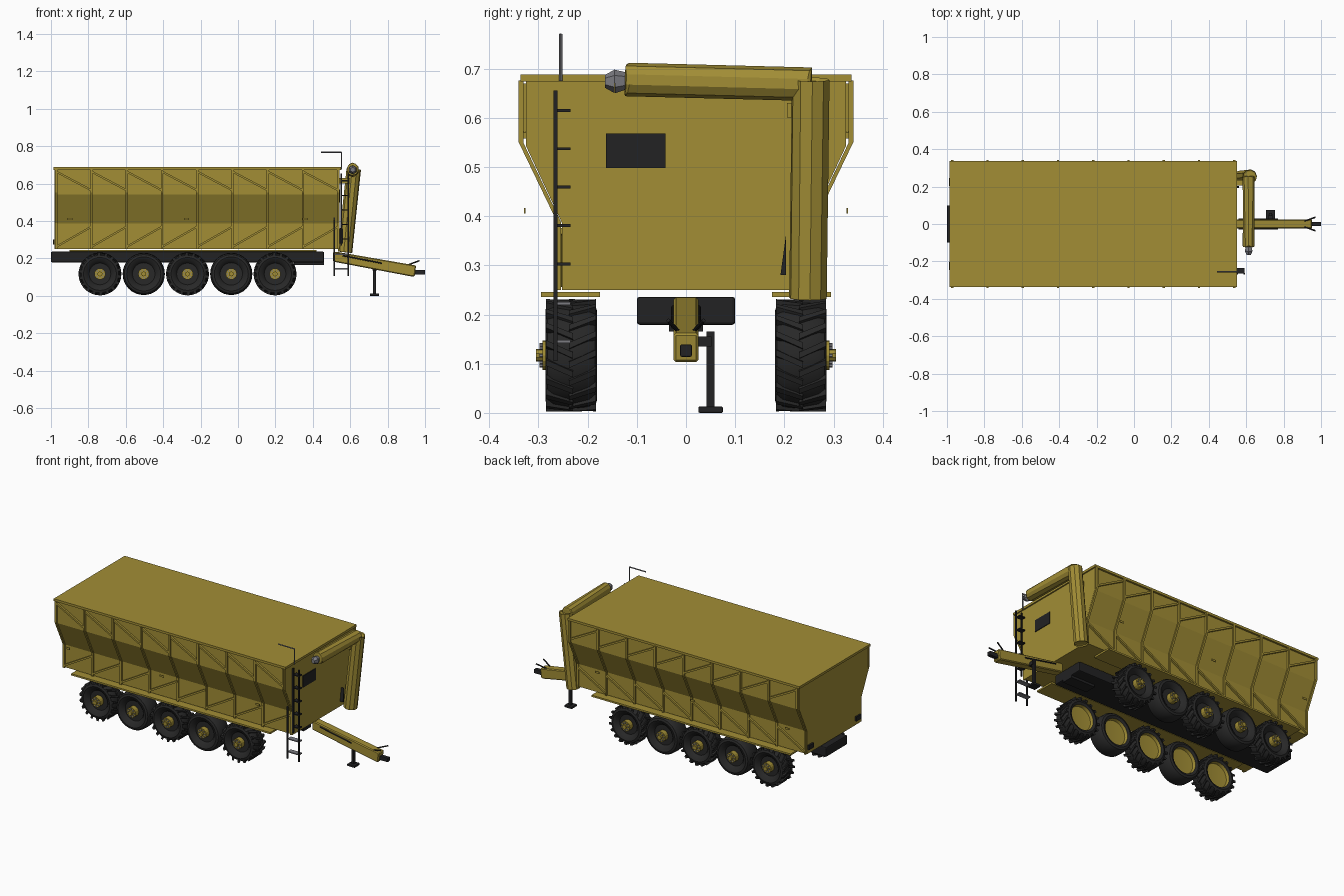
import bpy, bmesh
from math import sin, cos, pi
from mathutils import Vector

old = bpy.data.objects.get("Cube")
if old:
    bpy.data.objects.remove(old, do_unlink=True)


def material(name, r, g, b):
    m = bpy.data.materials.new(name)
    m.use_nodes = True
    m.diffuse_color = (r, g, b, 1)
    bsdf = next(n for n in m.node_tree.nodes if n.type == 'BSDF_PRINCIPLED')
    bsdf.inputs["Base Color"].default_value = (r, g, b, 1)
    return m


YELLOW = material("mustard paint", 0.36, 0.27, 0.036)
BLACK = material("black steel", 0.016, 0.016, 0.017)
RUBBER = material("tyre rubber", 0.021, 0.021, 0.021)
GREY = material("grey metal", 0.2, 0.2, 0.22)


def finish(name, bm, *mats, smooth=False):
    bmesh.ops.recalc_face_normals(bm, faces=bm.faces)
    mesh = bpy.data.meshes.new(name)
    bm.to_mesh(mesh)
    bm.free()
    for m in mats:
        mesh.materials.append(m)
    ob = bpy.data.objects.new(name, mesh)
    bpy.context.collection.objects.link(ob)
    if smooth:
        bpy.ops.object.select_all(action='DESELECT')
        ob.select_set(True)
        bpy.context.view_layer.objects.active = ob
        bpy.ops.object.shade_smooth_by_angle(angle=0.6)
    return ob


def add_box(bm, lo, hi):
    v = bmesh.ops.create_cube(bm, size=1)["verts"]
    for p in v:
        p.co = Vector([lo[i] if p.co[i] < 0 else hi[i] for i in range(3)])


def box(name, lo, hi, mat, bevel=0):
    bm = bmesh.new()
    add_box(bm, lo, hi)
    if bevel:
        bmesh.ops.bevel(bm, geom=bm.edges[:], offset=bevel, segments=2, affect='EDGES', profile=0.5)
    return finish(name, bm, mat)


def add_prism(bm, points, shift):
    face = bm.faces.new([bm.verts.new(p) for p in points])
    out = bmesh.ops.extrude_face_region(bm, geom=[face])["geom"]
    bmesh.ops.translate(bm, vec=shift, verts=[g for g in out if isinstance(g, bmesh.types.BMVert)])


def add_rod(bm, a, b, r1, r2=None, sides=8):
    a, b = Vector(a), Vector(b)
    v = bmesh.ops.create_cone(bm, cap_ends=True, segments=sides, radius1=r1,
                              radius2=r1 if r2 is None else r2, depth=(b - a).length)["verts"]
    turn = (b - a).to_track_quat('Z', 'Y')
    for p in v:
        p.co = turn @ p.co + (a + b) / 2


def rod(name, a, b, r, mat, sides=8, bevel=0):
    bm = bmesh.new()
    add_rod(bm, a, b, r, sides=sides)
    if bevel:
        rims = [e for f in bm.faces if len(f.verts) == sides for e in f.edges]
        bmesh.ops.bevel(bm, geom=rims, offset=bevel, segments=2, affect='EDGES', profile=0.5)
    return finish(name, bm, mat)


# Grain body with flared sides, and its flat cover
half = [(0.252, 0.25), (0.252, 0.386), (0.325, 0.542), (0.325, 0.676)]
section = half + [(-y, z) for y, z in reversed(half)]
bm = bmesh.new()
add_prism(bm, [(-0.98, y, z) for y, z in section], (1.522, 0, 0))
finish("grain_body", bm, YELLOW)
box("top_cover", (-0.987, -0.336, 0.674), (0.55, 0.336, 0.688), YELLOW)

# Bent side ribs and diagonal braces
outer = [(0.341, 0.676), (0.341, 0.552), (0.263, 0.39), (0.263, 0.25)]
inner = [(0.254, 0.25), (0.254, 0.388), (0.33, 0.548), (0.33, 0.676)]
rib_x = [-0.972 + i * 0.1885 for i in range(9)]
for side, label in ((1, "left"), (-1, "right")):
    bm = bmesh.new()
    for x in rib_x:
        add_prism(bm, [(x - 0.006, side * y, z) for y, z in outer + inner], (0.012, 0, 0))
    finish(label + "_ribs", bm, YELLOW)
    bm = bmesh.new()
    for x0, x1 in zip(rib_x, rib_x[1:]):
        for za, zb, y in ((0.664, 0.564, 0.323), (0.262, 0.37, 0.25)):
            add_prism(bm, [(x0, side * y, za - 0.006), (x1, side * y, zb - 0.006),
                           (x1, side * y, zb + 0.006), (x0, side * y, za + 0.006)],
                      (0, side * 0.014, 0))
    finish(label + "_braces", bm, YELLOW)
    y0, y1 = sorted((side * 0.175, side * 0.295))
    box(label + "_wheel_plate", (-0.9, y0, 0.236), (0.42, y1, 0.246), YELLOW)
    for x in (-0.9, -0.275, 0.36):
        box(label + "_side_marker", (x - 0.014, side * 0.328 - 0.0015, 0.405),
            (x + 0.014, side * 0.328 + 0.0015, 0.417), YELLOW)
    box(label + "_rear_light", (-0.99, side * 0.225 - 0.022, 0.275),
        (-0.978, side * 0.225 + 0.022, 0.302), BLACK)

# Chassis
box("chassis", (-1, -0.1, 0.179), (0.46, 0.1, 0.236), BLACK, 0.006)
box("chassis_nose", (0.3, -0.035, 0.165), (0.46, 0.035, 0.19), BLACK)

# Wheels: lathed tyre, dished yellow inner rim, protruding hub
Z = 0.117
tyre_profile = [(0.028, 0.262), (0.058, 0.262), (0.07, 0.278), (0.088, 0.286), (0.1, 0.282),
                (0.107, 0.27), (0.109, 0.234), (0.107, 0.197), (0.1, 0.185), (0.088, 0.181),
                (0.074, 0.187), (0.07, 0.205), (0.0, 0.21)]


def wheel(x, side, lugs):
    n = 32
    bm = bmesh.new()
    grow = 1 if lugs else 1.035
    rings = [[bm.verts.new((x + r * grow * cos(2 * pi * i / n), side * y, Z + r * grow * sin(2 * pi * i / n)))
              for i in range(n)] for r, y in tyre_profile]
    for k, (p, q) in enumerate(zip(rings, rings[1:])):
        for i in range(n):
            j = (i + 1) % n
            bm.faces.new((p[i], p[j], q[j], q[i])).material_index = int(k >= 10)
    bmesh.ops.remove_doubles(bm, verts=bm.verts, dist=0.0001)
    finish("tyre", bm, RUBBER, YELLOW, smooth=True)
    if lugs:
        bm = bmesh.new()
        count = 18
        for row in (1, -1):
            for i in range(count):
                a = 2 * pi * (i + (0.5 if row < 0 else 0)) / count
                ends = []
                for off, turn in ((-0.004, 0), (0.051, 0.22)):
                    y = side * (0.234 + row * off)
                    ends.append([bm.verts.new((x + r * cos(a + turn + w), y, Z + r * sin(a + turn + w)))
                                 for r, w in ((0.1, -0.08), (0.1145, -0.055), (0.1145, 0.055), (0.1, 0.08))])
                p, q = ends
                bm.faces.new(p)
                bm.faces.new(q)
                for k in range(4):
                    bm.faces.new((p[k], p[(k + 1) % 4], q[(k + 1) % 4], q[k]))
        finish("tyre_lugs", bm, RUBBER)
    bm = bmesh.new()
    add_rod(bm, (x, side * 0.255, Z), (x, side * 0.292, Z), 0.03, sides=16)
    add_rod(bm, (x, side * 0.29, Z), (x, side * 0.305, Z), 0.013, sides=10)
    finish("hub", bm, YELLOW)
    bm = bmesh.new()
    for i in range(8):
        dx, dz = 0.021 * cos(pi * i / 4), 0.021 * sin(pi * i / 4)
        add_rod(bm, (x + dx, side * 0.29, Z + dz), (x + dx, side * 0.298, Z + dz), 0.004, sides=6)
    finish("hub_bolts", bm, GREY)


for i in range(5):
    for side in (1, -1):
        wheel(-0.738 + i * 0.234, side, i % 2 == 0)

# Drawbar, hitch and hoses
bm = bmesh.new()
add_prism(bm, [(0.508, -0.025, 0.183), (0.508, -0.025, 0.236), (0.53, -0.025, 0.235),
               (0.952, -0.025, 0.162), (0.945, -0.025, 0.103), (0.93, -0.025, 0.103)], (0, 0.05, 0))
bmesh.ops.bevel(bm, geom=bm.edges[:], offset=0.005, segments=1, affect='EDGES')
finish("drawbar", bm, YELLOW)
box("hitch", (0.94, -0.012, 0.114), (1.0, 0.012, 0.139), BLACK, 0.003)
for side in (1, -1):
    rod("drawbar_hose", (0.56, side * 0.026, 0.215), (0.77, side * 0.026, 0.174), 0.004, BLACK)
    rod("hitch_hose", (0.9, side * 0.012, 0.162), (0.97, side * 0.036, 0.188), 0.004, BLACK)

# Parking jack
box("jack_leg", (0.722, 0.042, 0.005), (0.738, 0.058, 0.165), BLACK)
box("jack_foot", (0.705, 0.025, 0), (0.755, 0.075, 0.013), BLACK, 0.003)
box("jack_mount", (0.718, 0.02, 0.135), (0.742, 0.052, 0.155), BLACK)

# Unloading auger
rod("upright_auger", (0.573, 0.248, 0.243), (0.618, 0.253, 0.668), 0.039, YELLOW, 10, 0.01)
rod("cross_auger", (0.613, 0.256, 0.668), (0.613, -0.124, 0.678), 0.034, YELLOW, 10, 0.009)
bm = bmesh.new()
add_rod(bm, (0.613, -0.12, 0.675), (0.613, -0.145, 0.674), 0.017, 0.024, 6)
add_rod(bm, (0.613, -0.145, 0.674), (0.613, -0.165, 0.674), 0.024, 0.013, 6)
finish("auger_spout", bm, GREY)
box("auger_bracket", (0.54, 0.205, 0.6), (0.6, 0.235, 0.63), YELLOW)
bm = bmesh.new()
add_prism(bm, [(0.542, 0.192, 0.28), (0.542, 0.203, 0.28), (0.542, 0.203, 0.36)], (0.02, 0, 0))
finish("auger_wedge", bm, BLACK)

# Front window
box("front_window", (0.54, -0.163, 0.498), (0.546, -0.042, 0.568), BLACK)

# Ladder
bm = bmesh.new()
for x, lo, hi in ((0.515, 0.105, 0.42), (0.59, 0.105, 0.655), (0.552, 0.27, 0.655)):
    add_box(bm, (x - 0.004, -0.269, lo), (x + 0.004, -0.261, hi))
for i in range(5):
    z = 0.303 + i * 0.078
    add_box(bm, (0.552, -0.265, z - 0.003), (0.59, -0.235, z + 0.003))
finish("ladder", bm, BLACK)
for z in (0.145, 0.222):
    box("lower_step", (0.515, -0.265, z - 0.003), (0.59, -0.235, z + 0.003), GREY)

# Crank rod above the front edge
rod("crank_post", (0.553, -0.255, 0.675), (0.553, -0.255, 0.77), 0.0035, GREY)
rod("crank_arm", (0.445, -0.255, 0.768), (0.553, -0.255, 0.768), 0.0035, GREY)
